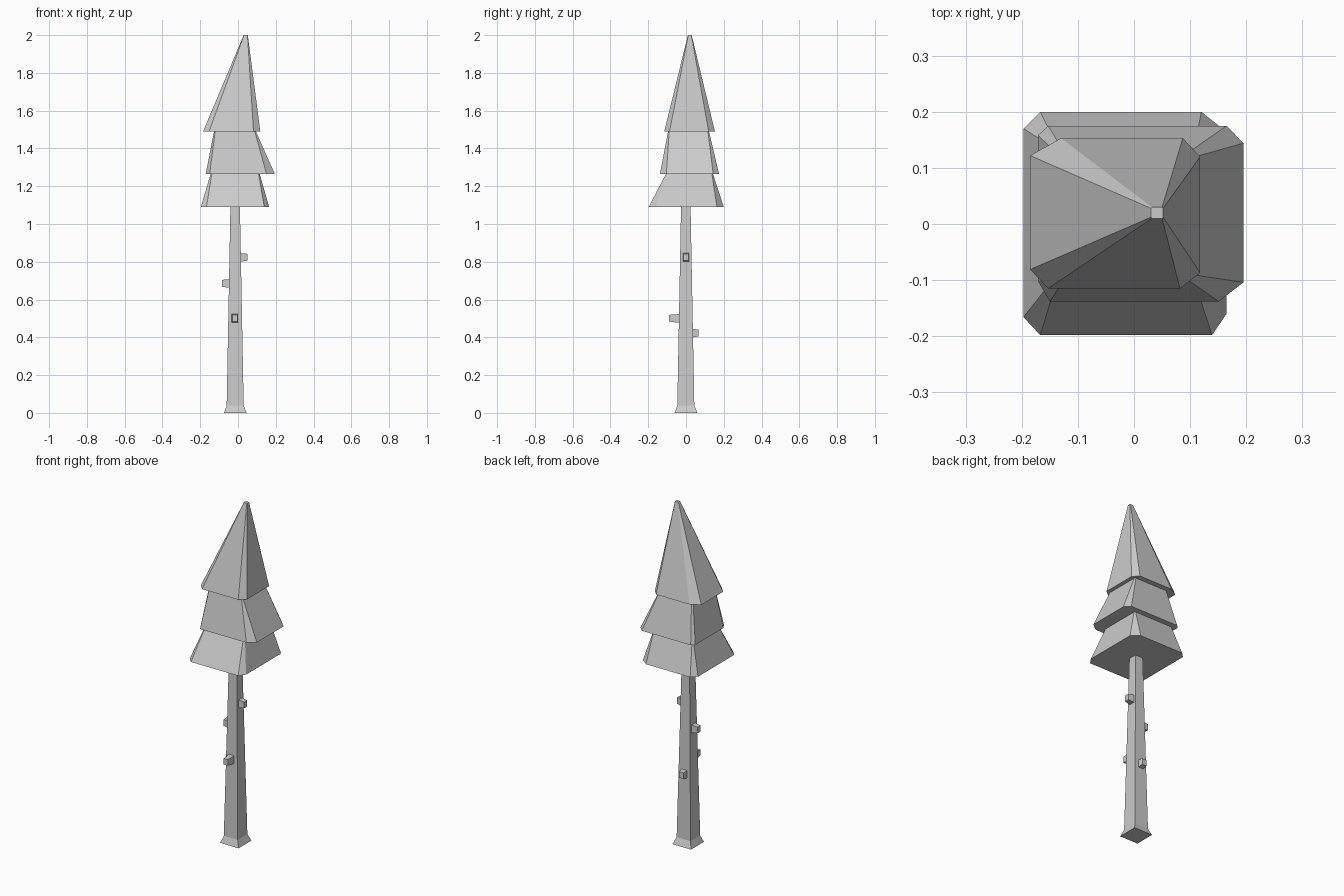
import bpy
from mathutils import Vector

if "Cube" in bpy.data.objects:
    bpy.data.objects.remove(bpy.data.objects["Cube"])


def loft(name, rings):
    """Skin a stack of equal-count rings and cap both ends."""
    n = len(rings[0])
    verts = [p for ring in rings for p in ring]
    faces = [list(range(n))[::-1], list(range(len(verts) - n, len(verts)))]
    for k in range(len(rings) - 1):
        for i in range(n):
            j = (i + 1) % n
            faces.append([k * n + i, k * n + j, (k + 1) * n + j, (k + 1) * n + i])
    mesh = bpy.data.meshes.new(name)
    mesh.from_pydata(verts, [], faces)
    obj = bpy.data.objects.new(name, mesh)
    bpy.context.collection.objects.link(obj)
    return obj


def rect(x0, x1, y0, y1, z):
    return [(x0, y0, z), (x1, y0, z), (x1, y1, z), (x0, y1, z)]


def octagon(x0, x1, y0, y1, z, cuts):
    """Rectangle with cut corners; cuts = (cx, cy) for FL, FR, BR, BL."""
    (a, b), (c, d), (e, f), (g, h) = cuts
    return [(x0, y0 + b, z), (x0 + a, y0, z), (x1 - c, y0, z), (x1, y0 + d, z),
            (x1, y1 - f, z), (x1 - e, y1, z), (x0 + g, y1, z), (x0, y1 - h, z)]


# Trunk with flared foot
loft("trunk", [
    rect(-0.074, 0.046, -0.06, 0.06, 0),
    rect(-0.06, 0.03, -0.046, 0.044, 0.04),
    rect(-0.04, 0.01, -0.026, 0.024, 1.10),
])

# Three stacked foliage tiers in one stepped skin
small = [(0.006, 0.006)] * 4
tip = [(0.002, 0.002)] * 4
loft("foliage", [
    octagon(-0.197, 0.165, -0.198, 0.20, 1.09,
            [(0.03, 0.032), (0.026, 0.038), (0.045, 0.036), (0.03, 0.03)]),
    octagon(-0.145, 0.115, -0.106, 0.143, 1.265, small),
    octagon(-0.171, 0.195, -0.138, 0.175, 1.265,
            [(0.021, 0.036), (0.044, 0.034), (0.03, 0.031), (0.018, 0.017)]),
    octagon(-0.127, 0.095, -0.095, 0.122, 1.49, small),
    octagon(-0.185, 0.118, -0.115, 0.153, 1.49,
            [(0.032, 0.034), (0.036, 0.028), (0.031, 0.033), (0.055, 0.031)]),
    octagon(0.03, 0.052, 0.01, 0.03, 2.0, tip),
])


# Broken branch stubs: outward direction, trunk-side start, length, height
def stub(name, out, start, length, z):
    out = Vector(out)
    side = Vector((0, 0, 1)).cross(out)
    rings = []
    for t, w, lo, hi in ((0, 0.018, -0.024, 0.024), (1, 0.014, -0.017, 0.019)):
        c = Vector((-0.016, 0, z)) + out * (start + t * length)
        up = Vector((0, 0, 1))
        rings.append([c + side * w * s + up * (hi if u else lo)
                      for s, u in ((-1, 0), (1, 0), (1, 1), (-1, 1))])
    loft(name, rings)


stub("stub_right", (1, 0, 0), 0.02, 0.046, 0.823)
stub("stub_left", (-1, 0, 0), 0.02, 0.049, 0.685)
stub("stub_front", (0, -1, 0), 0.025, 0.065, 0.50)
stub("stub_back", (0, 1, 0), 0.025, 0.041, 0.422)
